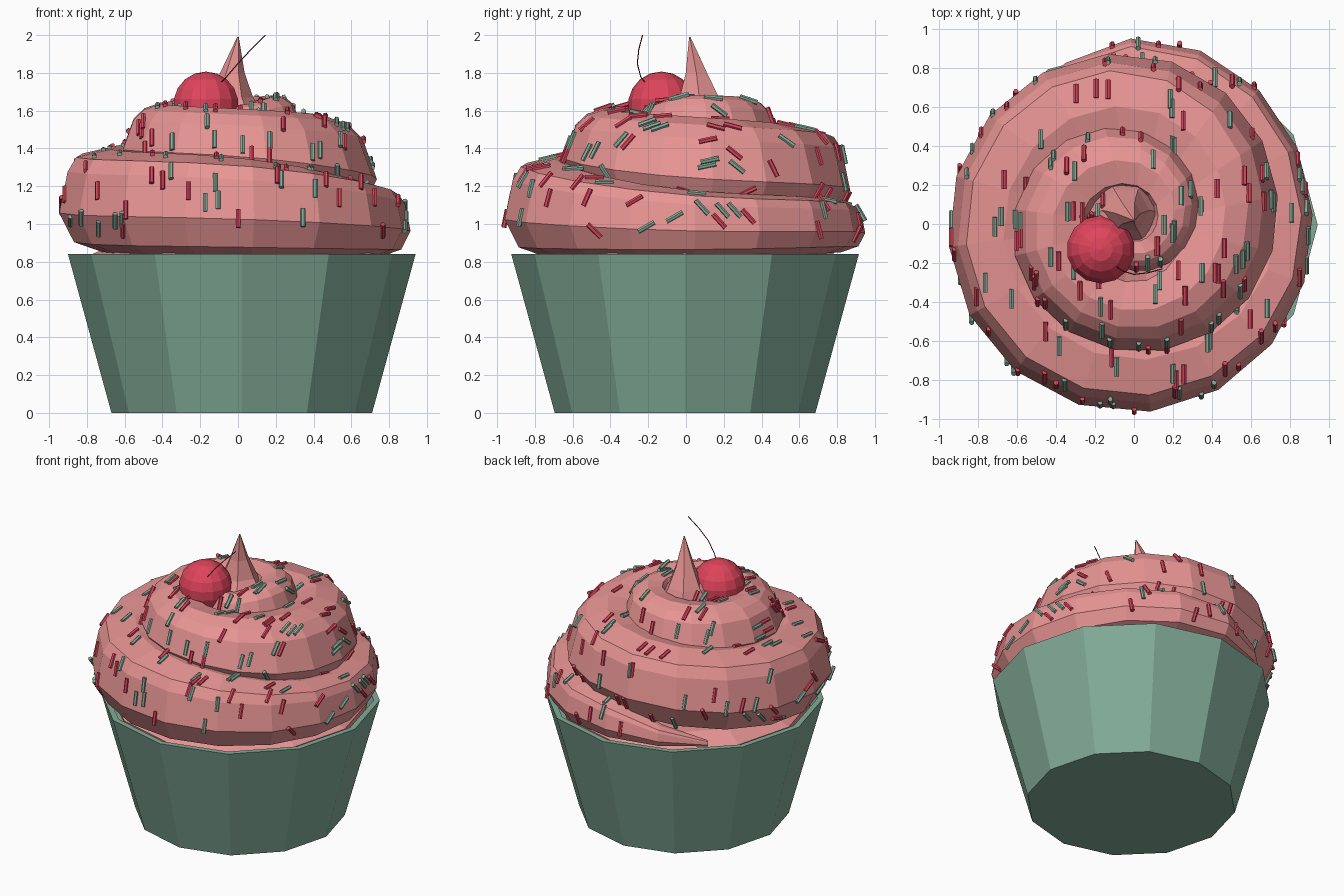
import bpy, bmesh, math, random
from mathutils import Vector
from mathutils.bvhtree import BVHTree

if "Cube" in bpy.data.objects:
    bpy.data.objects.remove(bpy.data.objects["Cube"])

random.seed(11)


def material(name, rgb):
    m = bpy.data.materials.new(name)
    m.diffuse_color = (*rgb, 1)
    m.use_nodes = True
    m.node_tree.nodes["Principled BSDF"].inputs["Base Color"].default_value = m.diffuse_color
    return m


GREEN = material("sage green", (0.225, 0.41, 0.315))
PINK = material("frosting pink", (0.80, 0.30, 0.295))
RED = material("cherry red", (0.74, 0.058, 0.105))
DARK = material("stem dark red", (0.18, 0.015, 0.03))


def finish(bm, name, *mats):
    bmesh.ops.recalc_face_normals(bm, faces=bm.faces)
    me = bpy.data.meshes.new(name)
    bm.to_mesh(me)
    bm.free()
    for m in mats:
        me.materials.append(m)
    ob = bpy.data.objects.new(name, me)
    bpy.context.collection.objects.link(ob)
    return ob


def loft(bm, rings, mat=0):
    """Skin a list of equal-length rings of points and cap both ends."""
    vs = [[bm.verts.new(p) for p in r] for r in rings]
    n = len(vs[0])
    faces = [bm.faces.new((a[i], a[(i + 1) % n], b[(i + 1) % n], b[i]))
             for a, b in zip(vs, vs[1:]) for i in range(n)]
    faces += [bm.faces.new(vs[0][::-1]), bm.faces.new(vs[-1])]
    for f in faces:
        f.material_index = mat


def circle(x, y, z, r, n):
    return [Vector((x + r * math.cos(math.tau * i / n),
                    y + r * math.sin(math.tau * i / n), z)) for i in range(n)]


def tube(bm, pts, r, n, side, mat=0):
    """Round rod through points."""
    rings = []
    for i, p in enumerate(pts):
        d = (pts[min(i + 1, len(pts) - 1)] - pts[max(i - 1, 0)]).normalized()
        s = (side - d * side.dot(d)).normalized()
        t = d.cross(s)
        rings.append([p + r * (s * math.cos(math.tau * k / n) + t * math.sin(math.tau * k / n))
                      for k in range(n)])
    loft(bm, rings, mat)


# cup: twelve-sided wrapper with a thin rim
bm = bmesh.new()
loft(bm, [circle(0.02, -0.005, z, r, 12) for z, r in
          ((0, 0.69), (0.84, 0.92), (0.84, 0.88), (0.74, 0.85))])
finish(bm, "cup", GREEN)

# frosting filling inside the rim
bm = bmesh.new()
loft(bm, [circle(0.02, -0.005, z, r, 12) for z, r in ((0.75, 0.82), (0.82, 0.84), (0.88, 0.70))])
finish(bm, "frosting_base", PINK)

# swirl keys: clockwise angle from the tail, outer radius, height, tube radius
KEYS = [(0, .84, .86, .02), (45, .95, .98, .13), (135, .915, 1.0, .18), (225, .965, 1.08, .27),
        (315, .95, 1.12, .28), (405, .87, 1.24, .27), (495, .735, 1.30, .27),
        (585, .655, 1.40, .21), (675, .62, 1.44, .20), (765, .49, 1.50, .17),
        (855, .32, 1.56, .12), (945, .24, 1.54, .09), (1035, .21, 1.60, .09), (1125, .19, 1.63, .07)]
# swirl cross-section (inward, up) in tube radii: low belly, shoulder, flat underside
SECTION = [(0, -.2), (.16, .58), (.32, .85), (1, 1), (1.7, .85), (2, 0), (1.7, -.8), (1, -1), (.28, -.75)]


def swirl_at(u):
    i = max(j for j in range(len(KEYS) - 1) if KEYS[j][0] <= u)
    a, b = KEYS[i], KEYS[i + 1]
    p, q = KEYS[max(i - 1, 0)], KEYS[min(i + 2, len(KEYS) - 1)]
    t = (u - a[0]) / (b[0] - a[0])
    return [0.5 * (2 * a[k] + (b[k] - p[k]) * t + (2 * p[k] - 5 * a[k] + 4 * b[k] - q[k]) * t * t
                   + (3 * a[k] - p[k] - 3 * b[k] + q[k]) * t ** 3) for k in (1, 2, 3)]


# frosting: spiral tube plus a leaning pointed tip; upper coils get a sloping shoulder
bm = bmesh.new()
rings = []
for s in range(0, 1126, 22):
    R, z, a = swirl_at(s)
    ang = math.radians(135 - s)
    slope = 1 + 0.8 * min(max((s - 400) / 90, 0), 1)
    ring = []
    for d, h in SECTION:
        r = R - a * (d * slope if 0 < h < 1 and d < 1 else d)
        ring.append((r * math.cos(ang), r * math.sin(ang), z + a * h))
    rings.append(ring)
loft(bm, rings)
loft(bm, [circle(x, y, z, r, 6) for x, y, z, r in
          ((-0.03, 0.05, 1.50, 0.22), (-0.04, 0.07, 1.67, 0.12),
           (-0.03, 0.055, 1.80, 0.065), (0, 0.02, 1.99, 0.004))])
frosting = finish(bm, "frosting_swirl", PINK)

# sprinkles: scattered on the frosting, lying along the front-back direction
bm = bmesh.new()
src = bmesh.new()
src.from_mesh(frosting.data)
tree = BVHTree.FromBMesh(src)
src.free()
X = Vector((1, 0, 0))
count = 0
while count < 180:
    h, az = random.uniform(0, 0.98), random.uniform(0, math.tau)
    c = math.sqrt(1 - h * h)
    d = Vector((c * math.cos(az), c * math.sin(az), h))
    p, n, _, _ = tree.ray_cast(Vector((0, 0, 0.95)) + d * 2, -d)
    if p is None or p.z < 0.87 or p.z > 1.8:
        continue
    if n.dot(d) < 0:
        n = -n
    axis = n.cross(X)
    if axis.length < 0.05:
        continue
    axis.normalize()
    p = p + n * 0.004
    tube(bm, [p - axis * 0.049, p + axis * 0.049], 0.0135, 6, n, count % 2)
    count += 1
finish(bm, "sprinkles", GREEN, RED)

# cherry
bm = bmesh.new()
bmesh.ops.create_uvsphere(bm, u_segments=14, v_segments=9, radius=0.177)
bmesh.ops.translate(bm, verts=bm.verts, vec=(-0.17, -0.13, 1.63))
finish(bm, "cherry", RED)

# cherry stem
bm = bmesh.new()
tube(bm, [Vector(p) for p in ((-0.10, -0.21, 1.74), (-0.06, -0.24, 1.78), (0.0, -0.258, 1.85),
                              (0.07, -0.25, 1.925), (0.145, -0.23, 2.0))], 0.003, 5, Vector((0, 1, 0)))
finish(bm, "cherry_stem", DARK)
